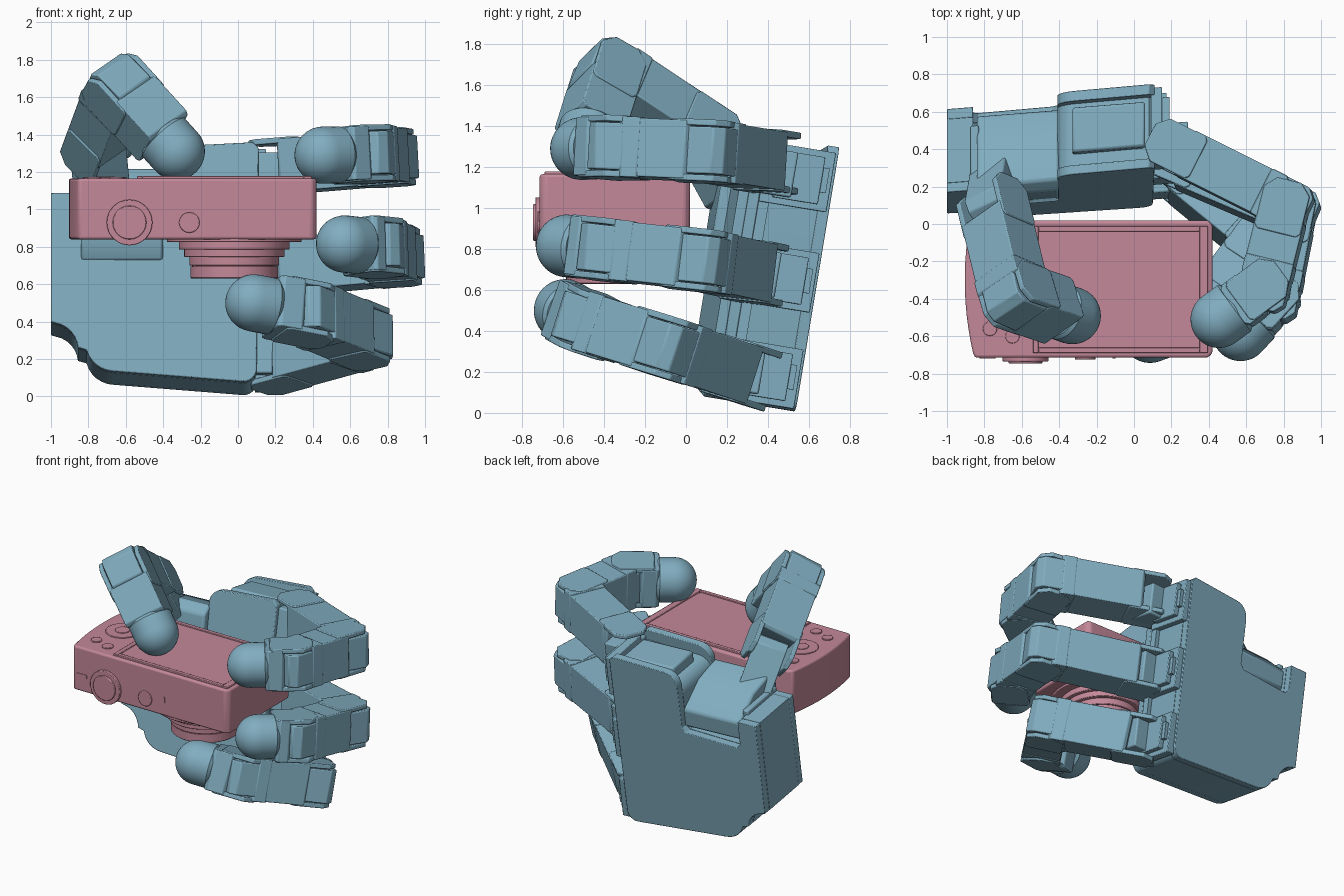
import bpy, bmesh, math
from mathutils import Vector as V

if "Cube" in bpy.data.objects:
    bpy.data.objects.remove(bpy.data.objects["Cube"])


def material(name, rgb):
    m = bpy.data.materials.new(name)
    m.diffuse_color = (*rgb, 1)
    m.use_nodes = True
    m.node_tree.nodes["Principled BSDF"].inputs["Base Color"].default_value = m.diffuse_color
    return m


BLUE = material("blue", (0.22, 0.42, 0.53))
PINK = material("pink", (0.55, 0.25, 0.32))


def finish(name, bm, mat, bevel=0.0, segs=2):
    bmesh.ops.recalc_face_normals(bm, faces=bm.faces)
    me = bpy.data.meshes.new(name)
    bm.to_mesh(me)
    bm.free()
    ob = bpy.data.objects.new(name, me)
    bpy.context.collection.objects.link(ob)
    me.materials.append(mat)
    if bevel:
        b = ob.modifiers.new("bevel", "BEVEL")
        b.width, b.segments, b.limit_method = bevel, segs, 'ANGLE'
    return ob


def prism(name, profile, w0, w1, place, mat, bevel=0.0, segs=2):
    """Extrude a 2D profile from w0 to w1; place(u, v, w) gives the position."""
    bm = bmesh.new()
    a = [bm.verts.new(place(u, v, w0)) for u, v in profile]
    b = [bm.verts.new(place(u, v, w1)) for u, v in profile]
    bm.faces.new(a)
    bm.faces.new(b)
    n = len(a)
    for i in range(n):
        j = (i + 1) % n
        bm.faces.new((a[i], a[j], b[j], b[i]))
    return finish(name, bm, mat, bevel, segs)


def rect(u0, u1, v0, v1):
    return [(u0, v0), (u1, v0), (u1, v1), (u0, v1)]


def chamfered(u0, u1, t, c0, c1):
    return [(u0 + c0, -t), (u1 - c1, -t), (u1, -t + c1), (u1, t - c1),
            (u1 - c1, t), (u0 + c0, t), (u0, t - c0), (u0, -t + c0)]


def arc(cu, cv, r, a0, a1, n=6):
    ts = [math.radians(a0 + (a1 - a0) * i / n) for i in range(n + 1)]
    return [(cu + r * math.cos(t), cv + r * math.sin(t)) for t in ts]


def circle(u, v, r, n=48):
    return arc(u, v, r, 0, 360, n)[:-1]


def rounded(u0, u1, v0, v1, r):
    return (arc(u1 - r, v1 - r, r, 0, 90) + arc(u0 + r, v1 - r, r, 90, 180)
            + arc(u0 + r, v0 + r, r, 180, 270) + arc(u1 - r, v0 + r, r, 270, 360))


# ---------- palm, in a frame leaning back ----------
def palm(u, v, w):      # u across, v up, w depth from the front
    return V((u, 0.07 + 0.165 * v + 0.08 * u + w, v - 0.165 * w))


def palm_x(u, v, w):    # profile in (depth, up), extruded across
    return palm(w, v, u)


def palm_outline(top):
    return ([(-1, .40)] + arc(-1, .25, .145, 80, 5) + arc(-.66, .29, .155, 195, 268)
            + arc(.03, .15, .07, 265, 360) + [(.11, top - .03), (.08, top)]
            + arc(-.31, top - .12, .10, 90, 180)
            + [(-.41, .93), (-.44, .90), (-.83, .88), (-.86, .91), (-.86, 1.09), (-1, 1.09)])


prism("palm_front_cover", palm_outline(1.36), 0, .05, palm, BLUE, .006)
prism("palm_core", palm_outline(1.28), .05, .39, palm, BLUE)
prism("palm_back_cover", palm_outline(1.37), .39, .445, palm, BLUE, .004)
prism("top_motor", rect(-.33, .06, 1.2, 1.335), .12, .36, palm, BLUE, .015)
prism("palm_side_strip", rect(.11, .14, .10, 1.33), .10, .15, palm, BLUE)

# ---------- thumb motor in the palm notch ----------
prism("thumb_motor", [(-.05, .82), (.0, .725), (.08, .72), (.25, .88), (.40, .92), (.40, 1.05),
                      (.21, 1.18), (.0, 1.22), (-.05, 1.16)], -.84, -.40, palm_x, BLUE, .015)
prism("thumb_motor_horn", circle(.30, 1.05, .07, 32), -.41, -.35, palm_x, BLUE)
prism("thumb_motor_bracket", rect(.0, .34, .80, 1.12), -.875, -.83, palm_x, BLUE, .01)


# ---------- finger links ----------
def frame(p, d, s):
    d = d.normalized()
    s = (s - d * s.dot(d)).normalized()
    n = s.cross(d)
    return lambda u, v, w: p + d * u + n * v + s * w


def link(name, p, q, s, last=False):
    f = frame(p, q - p, s)
    length = (q - p).length
    t = .13
    end = length - (.1 if last else .04)
    prism(name + "_body", chamfered(.07, end, t, .02, .02), -.143, .143, f, BLUE, .006)
    for k in (-1, 1):   # fork plates around the joint
        prism(name + "_fork", chamfered(-.12, .17, t - .004, .06, .02), k * .12, k * .151, f, BLUE, .006)
    if not last:
        prism(name + "_tongue", chamfered(length - .12, length + .13, t, .01, .045), -.115, .115, f, BLUE, .008)
        prism(name + "_lip", chamfered(end - .10, end + .02, t + .003, .01, .03), -.148, .148, f, BLUE, .005)


def fingertip(name, p, q, s, r=.153):
    f = frame(q, q - p, s)
    bm = bmesh.new()
    # revolve a bullet profile around the finger axis
    prof = [(-.12, r * .9), (-.10, r)] + [(r * math.sin(a), r * math.cos(a))
                                         for a in [math.pi / 2 * i / 10 for i in range(10)]]
    n = 40
    rings = [[bm.verts.new(f(u, *c)) for c in circle(0, 0, rr, n)] for u, rr in prof]
    for a, b in zip(rings, rings[1:]):
        for i in range(n):
            bm.faces.new((a[i], a[(i + 1) % n], b[(i + 1) % n], b[i]))
    pole = bm.verts.new(f(r, 0, 0))
    for i in range(n):
        bm.faces.new((rings[-1][i], rings[-1][(i + 1) % n], pole))
    bm.faces.new(rings[0])
    finish(name, bm, BLUE)


fingers = {
    "upper_finger": [(.20, .415, 1.225), (.81, .11, 1.275), (.70, -.33, 1.295), (.455, -.51, 1.29)],
    "middle_finger": [(.19, .35, .685), (.845, .07, .745), (.755, -.38, .795), (.57, -.58, .815)],
    "lower_finger": [(.20, .30, .19), (.675, -.09, .32), (.385, -.48, .44), (.085, -.59, .50)],
    "thumb": [(-.75, .09, 1.33), (-.635, -.385, 1.645), (-.33, -.49, 1.31)],
}
for name, pts in fingers.items():
    P = [V(p) for p in pts]
    side = (P[1] - P[0]).cross(P[2] - P[1]).normalized()
    for i in range(len(P) - 1):
        link(f"{name}_link_{i + 1}", P[i], P[i + 1], side, i == len(P) - 2)
    fingertip(name + "_tip", P[-2], P[-1], side)

# thumb root bracket
root, J = V((-.73, .20, 1.13)), V(fingers["thumb"][0])
fr = frame(root, J - root, V((.8, .4, .3)))
prism("thumb_root", chamfered(-.08, .30, .115, .02, .05), -.113, .113, fr, BLUE, .008)

# finger bases on the palm edge, with stepped plates
for name, c in (("upper", 1.21), ("middle", .72), ("lower", .25)):
    prism(name + "_finger_motor", rect(.10, .43, c - .16, c + .13), .09, .15, palm_x, BLUE, .005)
    prism(name + "_finger_plate", rect(.16, .38, c - .13, c + .10), .15, .19, palm_x, BLUE, .005)
    prism(name + "_finger_plate_narrow", rect(.20, .41, c - .07, c + .05), .15, .175, palm_x, BLUE)
    prism(name + "_finger_lug", rect(.03, .24, c - .12, c + .10), .09, .29, palm_x, BLUE, .01)


# ---------- compact camera, lens pointing down ----------
def flat(u, v, w):
    return V((u, v, w))


def front(u, v, w):     # profile on the front wall, w sticks out forwards
    return V((u, -.715 - w, v))


left = [(-.905 + .04 * ((y + .3) / .37) ** 2, y) for y in [.0 - .69 * i / 10 for i in range(11)]]
body = [(.395, .02), (-.84, .02)] + left + [(-.85, -.715), (.395, -.715), (.42, -.69), (.42, -.005)]
prism("camera_body", body, .84, 1.165, flat, PINK, .014, 3)

# screen bezel as a raised frame with an inset panel
for nm, r in (("bezel_left", rect(-.54, -.51, -.69, -.01)), ("bezel_right", rect(.35, .395, -.69, -.01)),
              ("bezel_front", rect(-.51, .35, -.69, -.66)), ("bezel_back", rect(-.51, .35, -.04, -.01))):
    prism("screen_" + nm, r, 1.15, 1.178, flat, PINK, .004)
prism("screen_panel", rounded(-.505, .345, -.655, -.045, .02), 1.15, 1.172, flat, PINK)

# control pad and buttons
prism("control_pad", circle(-.71, -.34, .115), 1.15, 1.172, flat, PINK, .003)
prism("control_pad_centre", circle(-.71, -.34, .05), 1.16, 1.177, flat, PINK, .003)
for x, y in ((-.77, -.56), (-.65, -.60), (-.79, -.13), (-.66, -.11)):
    prism("button", circle(x, y, .038, 32), 1.15, 1.174, flat, PINK, .003)

# shutter dial, power button and small marks on the front wall
prism("shutter_dial_collar", circle(-.58, .93, .122), -.02, .02, front, PINK, .004)
prism("shutter_dial", circle(-.58, .93, .09), 0, .032, front, PINK, .005)
prism("power_button", circle(-.26, .93, .055, 32), -.02, .01, front, PINK, .004)
prism("zoom_slot", rounded(-.825, -.74, .94, .972, .008), -.02, .004, front, PINK)
prism("indicator", rounded(-.115, -.10, .935, .98, .005), -.02, .004, front, PINK)

# stepped lens barrel, open ring at the bottom
for r, z0, z1 in ((.36, .825, .85), (.295, .785, .84), (.268, .745, .80), (.24, .70, .76), (.225, .69, .71)):
    prism("lens_ring", circle(-.02, -.35, r, 64), z0, z1, flat, PINK, .004)
bm = bmesh.new()
rings = [[bm.verts.new((x, y, z)) for x, y in circle(-.02, -.35, r, 64)]
         for r, z in ((.235, .695), (.235, .635), (.23, .63), (.19, .63), (.14, .665))]
for a, b in zip(rings, rings[1:]):
    for i in range(64):
        bm.faces.new((a[i], a[(i + 1) % 64], b[(i + 1) % 64], b[i]))
bm.faces.new(rings[0])
bm.faces.new(rings[-1])
finish("lens_front", bm, PINK)

# smooth curved parts, keep edges sharp
for ob in bpy.context.scene.objects:
    ob.select_set(True)
    bpy.context.view_layer.objects.active = ob
bpy.ops.object.shade_smooth_by_angle(angle=math.radians(30))
